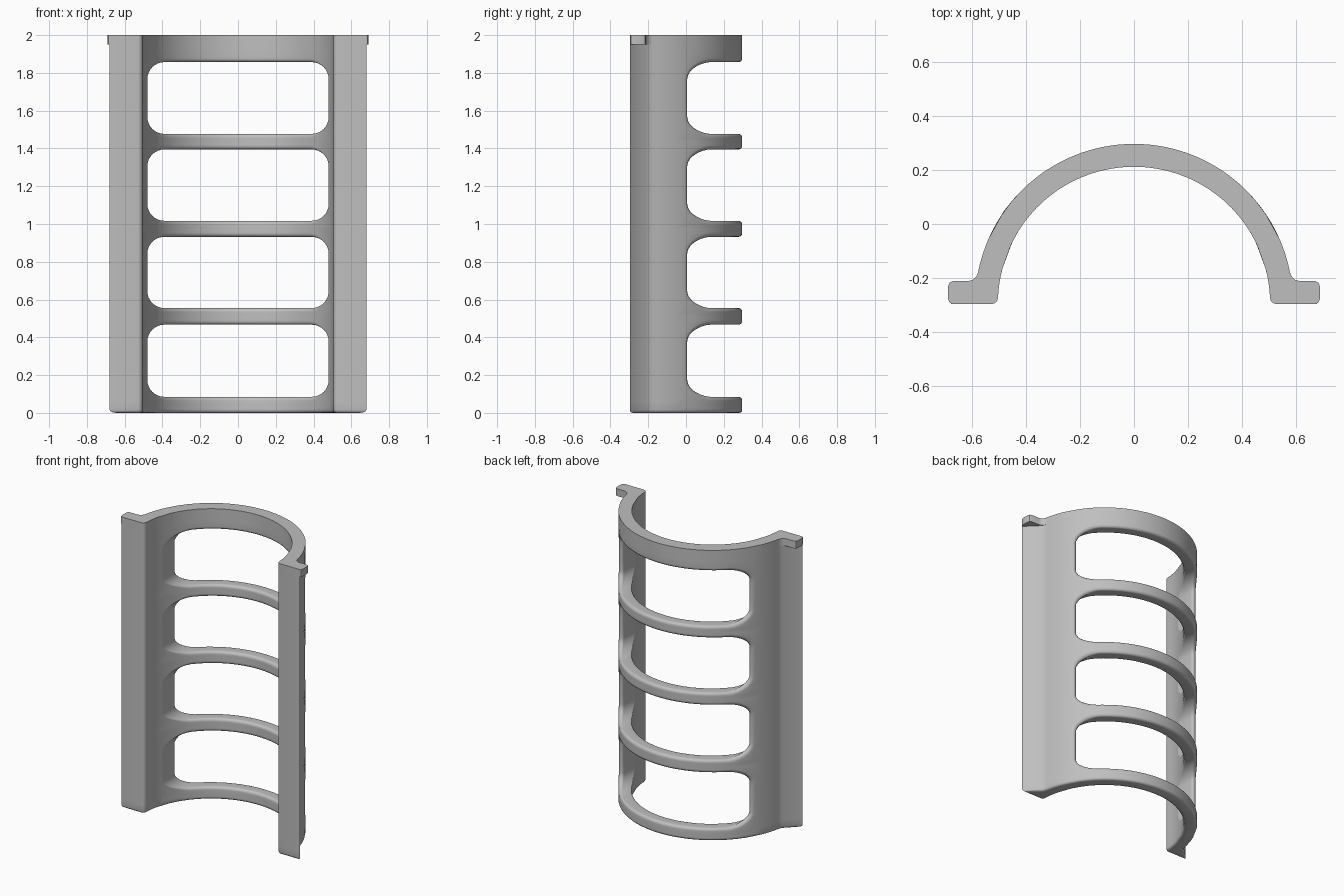
import bpy, bmesh
from math import sin, cos, acos, tan, sqrt, pi, radians

if "Cube" in bpy.data.objects:
    bpy.data.objects.remove(bpy.data.objects["Cube"])

# Main dimensions
CY = -0.2925                 # arc centre in y
R_OUT, R_IN = 0.59, 0.505    # shell radii
FRONT = -0.2975              # front face of the side rails
HEIGHT = 2.0
HALF_W, CORNER = 0.48, 0.09  # window half width and corner radius
ROUND = 0.02                 # edge rounding
SEAM = {R_OUT: 0.54, R_IN: 0.49}   # x where shell meets rail
WINDOWS = [(0.085, 0.467), (0.555, 0.932), (1.017, 1.395), (1.477, 1.857)]
STEPS = 8

grey = bpy.data.materials.new("plain grey")
grey.use_nodes = True
colour = (0.52, 0.52, 0.52, 1)
grey.diffuse_color = colour
grey.node_tree.nodes["Principled BSDF"].inputs["Base Color"].default_value = colour


def arc_y(r, x):
    return CY + sqrt(max(r * r - x * x, 0))


def finish(name, bm):
    bmesh.ops.recalc_face_normals(bm, faces=bm.faces)
    mesh = bpy.data.meshes.new(name)
    bm.to_mesh(mesh)
    bm.free()
    mesh.materials.append(grey)
    ob = bpy.data.objects.new(name, mesh)
    bpy.context.collection.objects.link(ob)
    bpy.ops.object.select_all(action='DESELECT')
    ob.select_set(True)
    bpy.context.view_layer.objects.active = ob
    bpy.ops.object.shade_smooth_by_angle(angle=radians(40))
    return ob


def skin(bm, columns, closed):
    """Quads between neighbouring columns of points."""
    cols = [[bm.verts.new(p) for p in c] for c in columns]
    pairs = list(zip(cols, cols[1:]))
    if closed:
        pairs.append((cols[-1], cols[0]))
    for a, b in pairs:
        for i in range(len(a) - 1):
            bm.faces.new((a[i], a[i + 1], b[i + 1], b[i]))


def window_outline(z0, z1):
    """Rounded rectangle as (centre x, centre z, normal x, normal z)."""
    hx, mid, hz = HALF_W - CORNER, (z0 + z1) / 2, (z1 - z0) / 2 - CORNER
    signs = [(1, 1), (-1, 1), (-1, -1), (1, -1)]
    out = []
    for q, (sx, sz) in enumerate(signs):
        cx, cz = sx * hx, mid + sz * hz
        for k in range(STEPS + 1):
            a = (q + k / STEPS) * pi / 2
            out.append((cx, cz, cos(a), sin(a)))
        nsx, nsz = signs[(q + 1) % 4]
        ex, ez = nsx * hx, mid + nsz * hz
        n = 28 if q % 2 == 0 else 3
        for k in range(1, n):
            t = k / n
            out.append((cx + (ex - cx) * t, cz + (ez - cz) * t, cos(a), sin(a)))
    return out


def rounded_edge(r, side, cx, cz, nx, nz):
    """Circular rounding from the window wall onto the shell surface."""
    hx, hz = cx + CORNER * nx, cz + CORNER * nz
    y0 = arc_y(r, hx)
    m = -hx / (y0 - CY) * nx
    s = sqrt(1 + m * m)
    phi = acos(-side * m / s)
    length, w = ROUND / tan(phi / 2), sin(phi / 2)
    pts = []
    for i in range(7):
        t = i / 6
        a, b, c = (1 - t) ** 2, 2 * w * t * (1 - t), t * t
        d = c * length / s / (a + b + c)
        y = (a * (y0 - side * length) + b * y0 + c * (y0 + length * m / s)) / (a + b + c)
        x = hx + d * nx
        pts.append((x, y + arc_y(r, x) - y0 - m * d, hz + d * nz))
    return pts


def bay_edge(r, lo, hi, cx, cz, nx, nz):
    """Matching point on the rectangular border of the bay."""
    lim = hi if nz > 0 else lo
    if abs(nx) >= abs(nz) - 1e-9:
        return (SEAM[r] if nx > 0 else -SEAM[r]), cz + (lim - cz) * abs(nz / nx)
    bx = SEAM[r] if cx > 0 else -SEAM[r]
    return cx + (bx - cx) * abs(nx / nz), lim


def half_column(r, side, lo, hi, p):
    pts = rounded_edge(r, side, *p)
    x, _, z = pts[-1]
    bx, bz = bay_edge(r, lo, hi, *p)
    t0, t1 = acos(x / r), acos(bx / r)
    for k in (1 / 3, 2 / 3, 1):
        t = t0 + (t1 - t0) * k
        pts.append((r * cos(t), CY + r * sin(t), z + (bz - z) * k))
    return pts


body = bmesh.new()
levels = set()

# Curved shell with four windows
limits = [0] + [(a[1] + b[0]) / 2 for a, b in zip(WINDOWS, WINDOWS[1:])] + [HEIGHT]
for (z0, z1), lo, hi in zip(WINDOWS, limits, limits[1:]):
    columns = []
    for p in window_outline(z0, z1):
        outer = half_column(R_OUT, 1, lo, hi, p)
        inner = half_column(R_IN, -1, lo, hi, p)
        columns.append(outer[::-1] + inner)
        if abs(p[2]) >= abs(p[3]) - 1e-9:
            levels.add(round(outer[-1][2], 5))
    skin(body, columns, True)


# Side rails with a sloped back
def arc_points(r, a0, a1, n):
    return [(r * cos(a0 + (a1 - a0) * i / n), CY + r * sin(a0 + (a1 - a0) * i / n))
            for i in range(n + 1)]


rail = arc_points(R_OUT, acos(SEAM[R_OUT] / R_OUT), radians(11), 5)
rail += [(0.589, -0.207), (0.68, FRONT)]
rail += [(0.53 + 0.025 * cos(a), FRONT + 0.025 + 0.025 * sin(a))
         for a in [-pi / 2 - i * pi / 8 for i in range(5)]]
rail += arc_points(R_IN, radians(5), acos(SEAM[R_IN] / R_IN), 4)
for sx in (1, -1):
    skin(body, [[(sx * x, y, z) for x, y in rail] for z in sorted(levels)], False)

# Weld, cap both ends, round the bottom rim
bmesh.ops.remove_doubles(body, verts=body.verts, dist=1e-4)
for z in (0, HEIGHT):
    rim = [e for e in body.edges if e.is_boundary
           and all(abs(v.co.z - z) < 1e-3 for v in e.verts)]
    bmesh.ops.holes_fill(body, edges=rim, sides=0)
bmesh.ops.recalc_face_normals(body, faces=body.faces)
bottom = [e for e in body.edges if all(abs(v.co.z) < 1e-3 for v in e.verts)]
bmesh.ops.bevel(body, geom=bottom, offset=0.016, segments=3, profile=0.5,
                affect='EDGES', clamp_overlap=False)
finish("curved_rack_body", body)

# Small lips at the top of the rails
lip = [(0.56, -0.19), (0.581, -0.185), (0.587, -0.197), (0.597, -0.207), (0.615, -0.212),
       (0.672, -0.212), (0.685, -0.218), (0.69, -0.231), (0.69, -0.279),
       (0.685, -0.292), (0.672, FRONT), (0.56, FRONT)]
for name, sx in (("left_lip", 1), ("right_lip", -1)):
    bm = bmesh.new()
    face = bm.faces.new([bm.verts.new((sx * x, y, 1.95)) for x, y in lip])
    top = bmesh.ops.extrude_face_region(bm, geom=[face])["geom"]
    for v in top:
        if isinstance(v, bmesh.types.BMVert):
            v.co.z = HEIGHT
    finish(name, bm)
